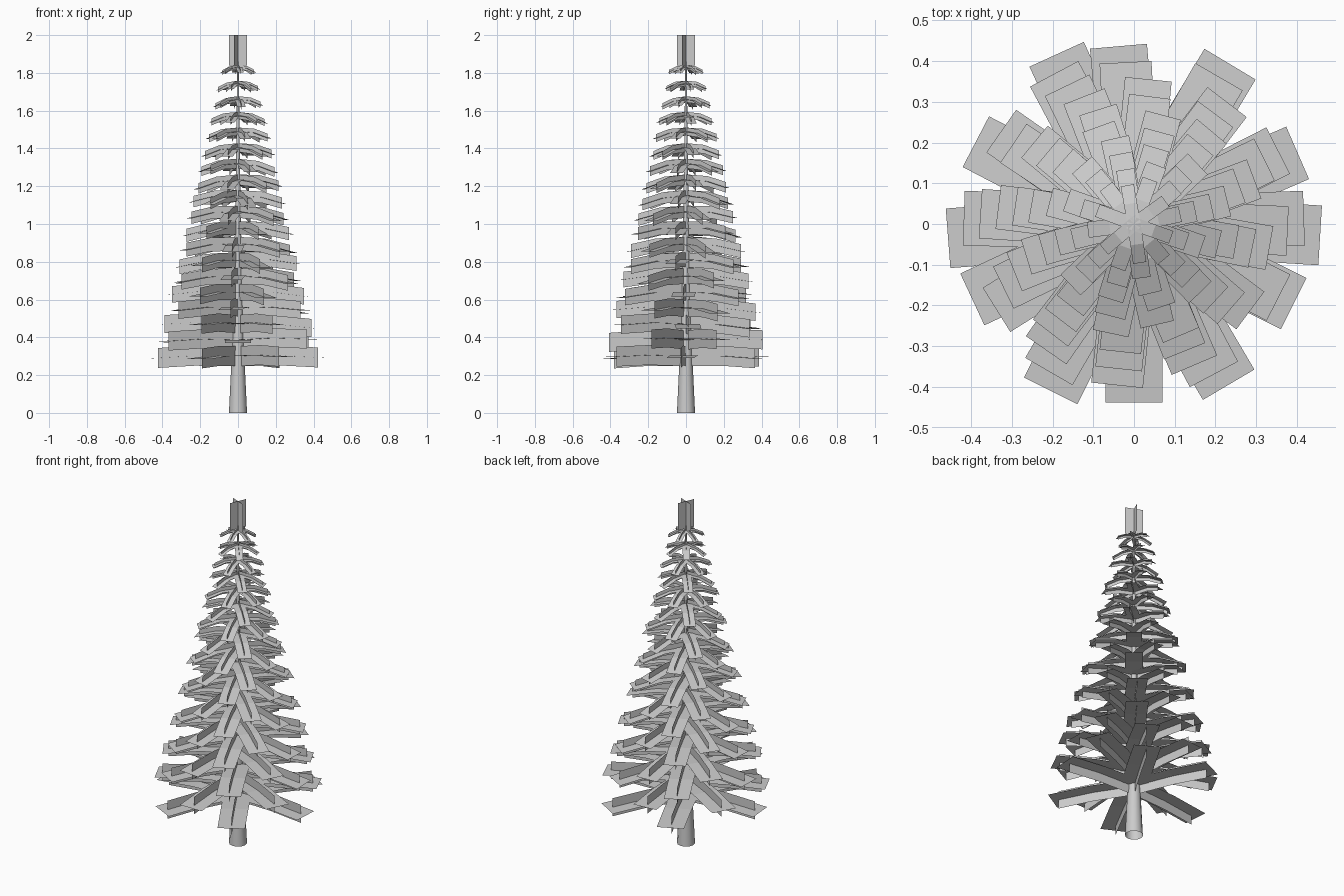
import bpy, bmesh, math, random
from mathutils import Matrix, Vector

random.seed(4)
if "Cube" in bpy.data.objects:
    bpy.data.objects.remove(bpy.data.objects["Cube"])

grey = bpy.data.materials.new("plain grey")
grey.use_nodes = True
tone = (0.6, 0.6, 0.6, 1)
grey.diffuse_color = tone
grey.node_tree.nodes["Principled BSDF"].inputs["Base Color"].default_value = tone


def finish(bm, name):
    mesh = bpy.data.meshes.new(name)
    bm.to_mesh(mesh)
    bm.free()
    mesh.materials.append(grey)
    obj = bpy.data.objects.new(name, mesh)
    bpy.context.collection.objects.link(obj)
    return obj


def strip(bm, spine, side, matrix):
    """Card of constant width swept along a spine."""
    rows = [[bm.verts.new(matrix @ (p + side * s)) for s in (-1, 1)] for p in spine]
    for a, b in zip(rows, rows[1:]):
        bm.faces.new((a[0], b[0], b[1], a[1]))


def branch(bm, length, angle, height, pitch, bend):
    """Flat needle card crossed by an upright card, both bent halfway."""
    half = length / 2
    mid = Vector((half * math.cos(pitch), 0, half * math.sin(pitch)))
    out = Vector((half * math.cos(pitch - bend), 0, half * math.sin(pitch - bend)))
    place = Matrix.Translation((0, 0, height)) @ Matrix.Rotation(angle, 4, 'Z')
    strip(bm, [Vector(), mid, mid + out], Vector((0, length * 0.16, 0)), place)
    strip(bm, [Vector(), mid, mid + out * 0.86], Vector((0, 0, length * 0.115)), place)


# Tapered trunk, open at both ends
bm = bmesh.new()
sides = 12
profile = [(0.048, 0), (0.035, 0.27), (0.023, 0.65), (0.014, 1.1), (0.008, 1.5), (0.004, 1.86)]
rings = [[bm.verts.new((r * math.cos(i * math.tau / sides), r * math.sin(i * math.tau / sides), z))
          for i in range(sides)] for r, z in profile]
for low, high in zip(rings, rings[1:]):
    for i in range(sides):
        j = (i + 1) % sides
        bm.faces.new((low[i], low[j], high[j], high[i]))
trunk = finish(bm, "trunk")
bpy.context.view_layer.objects.active = trunk
trunk.select_set(True)
bpy.ops.object.shade_smooth_by_angle()

# Branch tiers, alternately turned by half a step with a slow drift
tiers = 19
set_angles = {0: (-3.5, 59, 114.5, 184.4, 243.5, 300.5),
              1: (-26.5, 23.5, 95, 152.5, 205, 270),
              2: (2, 60, 118, 178, 240, 298),
              3: (-27, 27, 93, 145, 212, 264),
              9: (20, 75, 140, 197, 258, 317),
              10: (-10, 50, 110, 170, 232, 283)}
for t in range(tiers):
    up = t / (tiers - 1)
    bm = bmesh.new()
    turn = 30 * (t % 2) - 1.22 * t
    angles = set_angles.get(t) or [turn + 60 * k + random.uniform(-3, 3) for k in range(6)]
    for a in angles:
        pitch = math.radians(2 - 10 * up + random.uniform(-2, 2))
        bend = math.radians(4 + 15 * up)
        branch(bm, 0.458 - 0.356 * up, math.radians(a), 0.3 + 1.53 * up, pitch, bend)
    finish(bm, f"branch_tier_{t + 1}")

# Crossed upright cards at the tip
bm = bmesh.new()
for a in (-23, 67):
    strip(bm, [Vector((0, 0, 1.84)), Vector((0, 0, 2))], Vector((0.051, 0, 0)),
          Matrix.Rotation(math.radians(a), 4, 'Z'))
finish(bm, "tree_tip")
